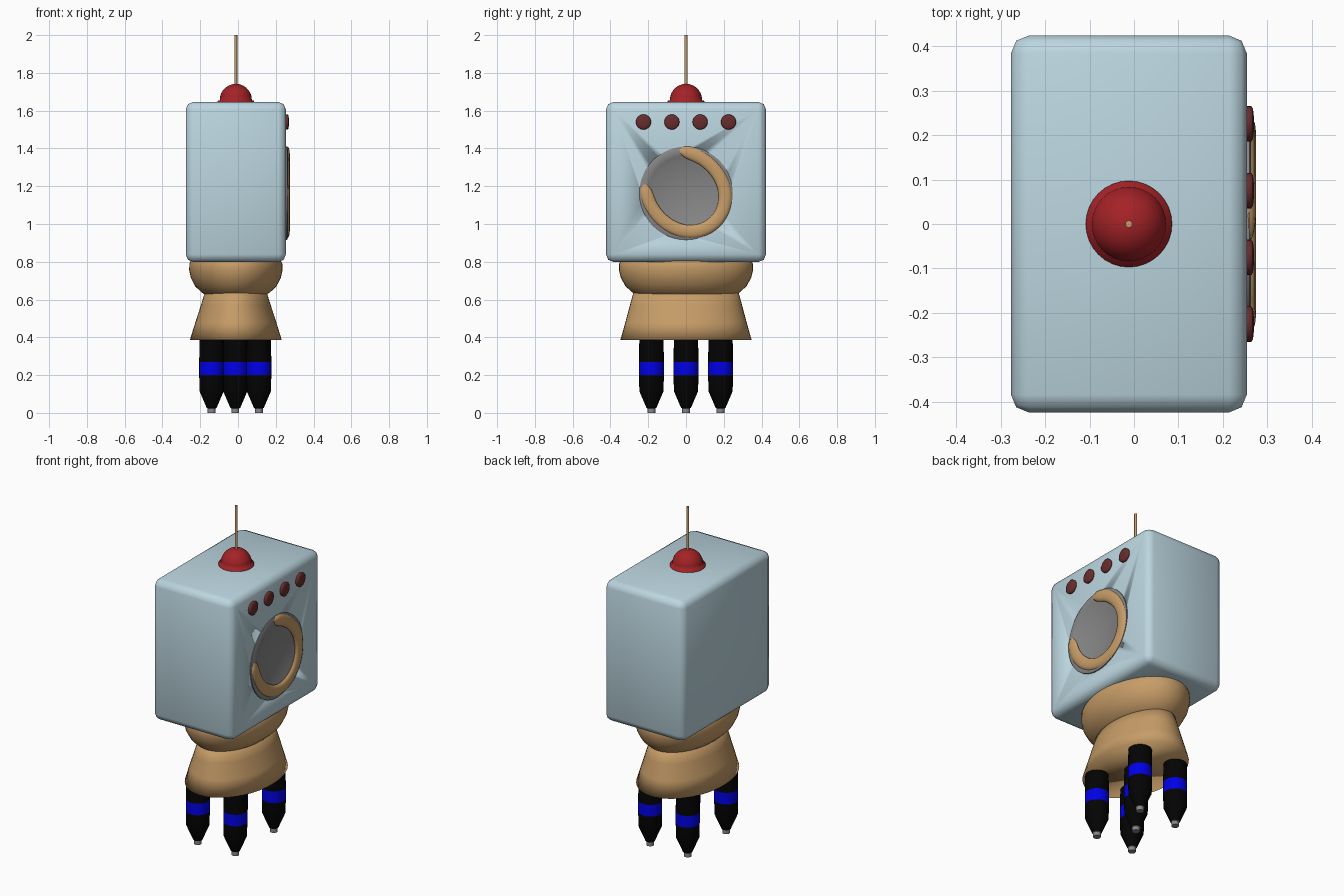
import bpy, bmesh, math
from mathutils import Matrix

if "Cube" in bpy.data.objects:
    bpy.data.objects.remove(bpy.data.objects["Cube"])

CX = -0.0115   # body axis in x
FACE = 0.2535  # x of the side carrying the dials
DIAL_Z = 1.163


def mat(name, r, g, b):
    m = bpy.data.materials.new(name)
    m.diffuse_color = (r, g, b, 1)
    m.use_nodes = True
    m.node_tree.nodes["Principled BSDF"].inputs["Base Color"].default_value = m.diffuse_color
    return m


PALE_BLUE = mat("pale blue", 0.50, 0.67, 0.74)
TAN = mat("tan", 0.57, 0.335, 0.138)
RED = mat("red", 0.37, 0.016, 0.02)
DARK_RED = mat("dark red", 0.14, 0.026, 0.026)
GREY = mat("grey", 0.24, 0.24, 0.24)
BLACK = mat("black", 0.001, 0.001, 0.001)
BLUE = mat("blue", 0.0, 0.0, 0.8)


def finish(name, bm, mats, angle=35):
    bmesh.ops.recalc_face_normals(bm, faces=bm.faces)
    me = bpy.data.meshes.new(name)
    bm.to_mesh(me)
    bm.free()
    ob = bpy.data.objects.new(name, me)
    bpy.context.collection.objects.link(ob)
    for m in mats:
        me.materials.append(m)
    bpy.ops.object.select_all(action='DESELECT')
    ob.select_set(True)
    bpy.context.view_layer.objects.active = ob
    bpy.ops.object.shade_smooth_by_angle(angle=math.radians(angle))
    return ob


def lathe(name, profile, mats, loc, n=32, sideways=False, rule=None, angle=35):
    """Stack elliptical rings (rx, ry, height); close both ends."""
    bm = bmesh.new()
    rings = [[bm.verts.new((rx * math.cos(2 * math.pi * i / n),
                            ry * math.sin(2 * math.pi * i / n), h))
              for i in range(n)] for rx, ry, h in profile]
    for a, b in zip(rings, rings[1:]):
        for i in range(n):
            j = (i + 1) % n
            f = bm.faces.new((a[i], a[j], b[j], b[i]))
            if rule:
                f.material_index = rule(f.calc_center_median().z)
    for ring, h in ((rings[0], profile[0][2]), (rings[-1], profile[-1][2])):
        f = bm.faces.new(ring)
        if rule:
            f.material_index = rule(h)
    m = Matrix.Translation(loc)
    if sideways:
        m = m @ Matrix.Rotation(math.pi / 2, 4, 'Y')
    bm.transform(m)
    return finish(name, bm, mats, angle)


def round_profile(pts):
    return [(r, r, h) for r, h in pts]


# Boxy body with rounded edges and a round opening for the dial
bm = bmesh.new()
bmesh.ops.create_cube(bm, size=1)
bm.transform(Matrix.Translation((CX, 0, 1.2225)) @ Matrix.Diagonal((0.53, 0.847, 0.847, 1)))
bmesh.ops.bevel(bm, geom=bm.edges[:], offset=0.04, segments=2, profile=0.5, affect='EDGES')
body = finish("body", bm, [PALE_BLUE], 50)
cutter = lathe("dial_cutter", round_profile([(0.23, -0.06), (0.23, 0.05)]), [PALE_BLUE],
               (FACE, 0, DIAL_Z), 48, sideways=True)
cutter.hide_render = True
cutter.hide_set(True)
cut = body.modifiers.new("opening", 'BOOLEAN')
cut.object = cutter
cut.operation = 'DIFFERENCE'
cut.solver = 'EXACT'

# Bulging collar under the body, then the flared skirt
lathe("collar", [(0.235, 0.34, 0.815), (0.246, 0.354, 0.79), (0.247, 0.355, 0.755),
                 (0.238, 0.345, 0.715), (0.215, 0.32, 0.67), (0.18, 0.283, 0.637),
                 (0.15, 0.25, 0.618)], [TAN], (CX, 0, 0), 48)
lathe("skirt", [(0.160, 0.275, 0.65), (0.185, 0.297, 0.57), (0.214, 0.321, 0.48),
                (0.243, 0.347, 0.387)], [TAN], (CX, 0, 0), 48, angle=180)

# Five legs, four corners and a middle one: black, blue band, grey tip
leg_profile = round_profile([(0.021, 0), (0.021, 0.024), (0.026, 0.026), (0.064, 0.115),
                             (0.066, 0.2), (0.066, 0.27), (0.064, 0.40)])
legs = {"middle_leg": (0, 0), "front_right_leg": (1, -1), "front_left_leg": (-1, -1),
        "back_right_leg": (1, 1), "back_left_leg": (-1, 1)}
for name, (sx, sy) in legs.items():
    lathe(name, leg_profile, [BLACK, BLUE, GREY], (CX - 0.003 + 0.125 * sx, 0.183 * sy, 0), 24,
          rule=lambda z: 2 if z < 0.0255 else 1 if 0.2 < z < 0.27 else 0)

# Red lamp on top with a thin flange, and the aerial
dome = [(0.097, 1.64), (0.097, 1.652), (0.085, 1.655)]
dome += [(0.085 * math.cos(t), 1.657 + 0.085 * math.sin(t))
         for t in [math.radians(a) for a in (12, 25, 38, 51, 64, 77, 86)]]
lathe("lamp", round_profile(dome), [RED], (CX, 0, 0), angle=180)
lathe("aerial", round_profile([(0.008, 1.72), (0.008, 2.0)]), [TAN], (CX, 0, 0), 12)

# Row of four knobs
for i in range(4):
    lathe(f"knob_{i + 1}", round_profile([(0.04, -0.005), (0.04, 0.010), (0.034, 0.014), (0.015, 0.016)]),
          [DARK_RED], (FACE, -0.225 + 0.15 * i, 1.54), 24, sideways=True, angle=180)

# Grey dial: raised rim around a shallow bowl
bowl = [(0.2 * k / 8, -0.025 + 0.031 * (k / 8) ** 2) for k in range(8, 0, -1)]
lathe("dial", round_profile([(0.225, -0.05), (0.232, -0.003), (0.247, -0.003), (0.247, 0.006),
                             (0.238, 0.010), (0.21, 0.010)] + bowl),
      [GREY], (FACE, 0, DIAL_Z), 48, sideways=True)

# Tan open ring on the dial: flattened, slightly oval tube with rounded ends
bm = bmesh.new()
N, S = 44, 12
half = math.radians(145)
rings = []
for k in range(N + 1):
    d = half * (2 * k / N - 1)
    t = d - math.radians(46)
    radius = 0.205 + 0.012 * math.cos(2 * d) + 0.012 * (d / half) ** 6
    e = min(k, N - k)
    w = (0.4, 0.85)[e] if e < 2 else 1.0
    ring = []
    for s in range(S):
        p = 2 * math.pi * s / S
        r = radius + 0.035 * w * math.cos(p)
        ring.append(bm.verts.new((FACE + 0.006 + 0.0145 * w * math.sin(p),
                                  0.002 + r * math.cos(t), DIAL_Z + 0.003 + r * math.sin(t))))
    rings.append(ring)
for a, b in zip(rings, rings[1:]):
    for s in range(S):
        bm.faces.new((a[s], a[(s + 1) % S], b[(s + 1) % S], b[s]))
bm.faces.new(rings[0])
bm.faces.new(rings[-1])
finish("dial_ring", bm, [TAN], 60)
